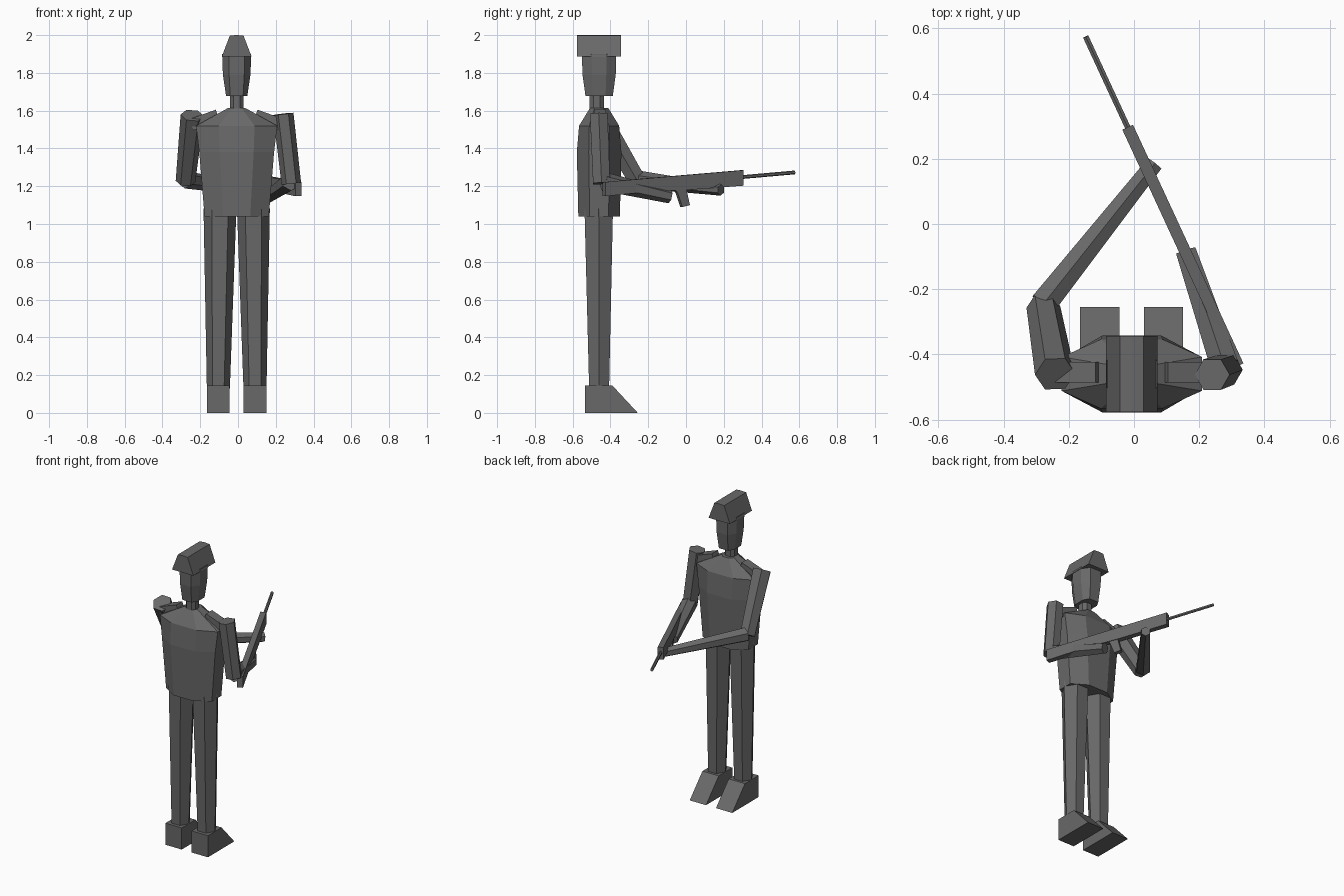
import bpy, bmesh, math
from mathutils import Vector

if "Cube" in bpy.data.objects:
    bpy.data.objects.remove(bpy.data.objects["Cube"])

CX, CY = -0.007, -0.46          # body axis

mat = bpy.data.materials.new("dark grey")
mat.diffuse_color = (0.14, 0.14, 0.14, 1)
mat.use_nodes = True
mat.node_tree.nodes["Principled BSDF"].inputs["Base Color"].default_value = mat.diffuse_color


def loft(name, rings):
    """Skin a list of equal-length point rings and cap both ends."""
    bm = bmesh.new()
    loops = [[bm.verts.new(p) for p in r] for r in rings]
    n = len(loops[0])
    for a, b in zip(loops, loops[1:]):
        for i in range(n):
            j = (i + 1) % n
            bm.faces.new((a[i], a[j], b[j], b[i]))
    bm.faces.new(loops[0])
    bm.faces.new(loops[-1])
    bmesh.ops.recalc_face_normals(bm, faces=bm.faces)
    me = bpy.data.meshes.new(name)
    bm.to_mesh(me)
    bm.free()
    me.materials.append(mat)
    ob = bpy.data.objects.new(name, me)
    bpy.context.collection.objects.link(ob)
    return ob


def tube(name, p0, p1, r0, r1, n=6, ref=(1, 0, 0), turn=0.0):
    """Tapered n-sided limb between two points, first corner towards ref."""
    p0, p1 = Vector(p0), Vector(p1)
    d = (p1 - p0).normalized()
    u = Vector(ref)
    u = (u - d * u.dot(d)).normalized()
    v = d.cross(u)
    ang = [turn + 2 * math.pi * i / n for i in range(n)]
    return loft(name, [[p + (u * math.cos(a) + v * math.sin(a)) * r for a in ang]
                       for p, r in ((p0, r0), (p1, r1))])


def octagon(z, xh, fx, yh, sy, yc=CY):
    """Eight-sided ring: flat front/back of half width fx, flat sides of half depth sy."""
    pts = [(fx, yh), (xh, sy), (xh, -sy), (fx, -yh),
           (-fx, -yh), (-xh, -sy), (-xh, sy), (-fx, yh)]
    return [(CX + x, yc + y, z) for x, y in pts]


# torso, neck and head
loft("torso", [octagon(1.04, .170, .072, .110, .050),
               octagon(1.38, .198, .090, .118, .055),
               octagon(1.52, .215, .095, .106, .052),
               octagon(1.615, .044, .024, .048, .024)])
loft("neck", [octagon(z, .036, .018, .038, .018, -.472) for z in (1.59, 1.70)])
loft("head", [octagon(1.677, .056, .034, .072, .034),
              octagon(1.79, .073, .040, .088, .038),
              octagon(1.90, .077, .042, .091, .040)])

# ridged cap, a trapezoid running front to back
cap = [(-.079, 1.886), (.079, 1.886), (.036, 1.998), (0, 2.0), (-.036, 1.998)]
loft("cap", [[(CX + x, y, z) for x, z in cap] for y in (-.577, -.343)])

# legs, shoes and shoulder joints, mirrored about the body axis
shoe = [(-.535, 0), (-.255, 0), (-.39, .145), (-.535, .145)]
for side, s in (("left", -1), ("right", 1)):
    tube(side + "_leg", (CX + s * .0885, -.462, 1.08), (CX + s * .097, -.46, .13),
         .087, .061)
    loft(side + "_shoe", [[(CX + s * x, y, z) for y, z in shoe] for x in (.037, .158)])
    tube(side + "_shoulder", (CX + s * .10, -.455, 1.575), (CX + s * .24, -.455, 1.525),
         .045, .045, 4, (0, 1, 0), math.pi / 4)

# arms: upper arms hang from the shoulders, forearms reach to the rifle
tube("left_upper_arm", (-.242, -.46, 1.575), (-.278, -.255, 1.225), .062, .052)
tube("left_forearm", (-.278, -.245, 1.235), (.063, .185, 1.18), .047, .030, ref=(0, 0, 1))
tube("right_upper_arm", (.240, -.462, 1.583), (.282, -.447, 1.215), .054, .052)
tube("right_forearm", (.278, -.435, 1.225), (.160, -.085, 1.145), .050, .036, ref=(0, 0, 1))

# rifle: side outlines given as (y, z), extruded across the aiming direction
aim, across = Vector((-.42, .907, 0)), Vector((.907, .42, 0))
origin = Vector((.118, 0, 0))


def rifle_point(y, z, s=0.0):
    return origin + aim * (y / .907) + across * s + Vector((0, 0, z))


def rifle_plate(name, outline, half):
    loft(name, [[rifle_point(y, z, s) for y, z in outline] for s in (-half, half)])


rifle_plate("rifle_body", [(.297, 1.285), (-.23, 1.24), (-.435, 1.222), (-.435, 1.147),
                           (-.19, 1.172), (0, 1.18), (.297, 1.203)], .018)
rifle_plate("rifle_grip", [(-.07, 1.19), (-.005, 1.19), (.015, 1.10), (-.025, 1.09),
                           (-.05, 1.165)], .014)
tube("rifle_barrel", rifle_point(.28, 1.247), rifle_point(.575, 1.273), .010, .010, 6,
     (0, 0, 1))
